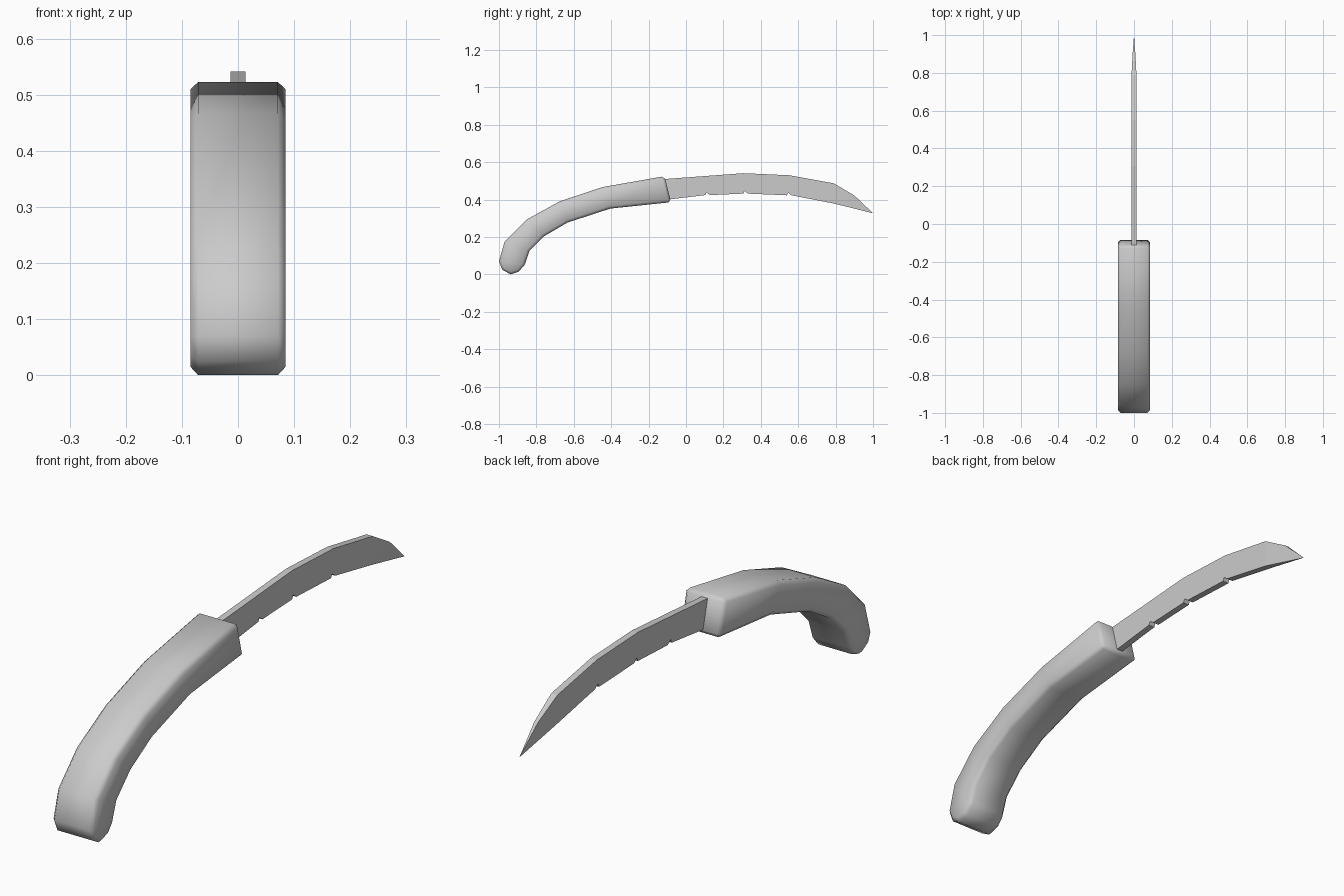
import bpy, bmesh

if "Cube" in bpy.data.objects:
    bpy.data.objects.remove(bpy.data.objects["Cube"])


def slab(name, outline, cells, width):
    """Two-sided plate from a (y, z) outline; width(y) gives half thickness."""
    bm = bmesh.new()
    right = [bm.verts.new((width(y), y, z)) for y, z in outline]
    left = [bm.verts.new((-width(y), y, z)) for y, z in outline]
    for c in cells:
        bm.faces.new([right[i] for i in c])
        bm.faces.new([left[i] for i in reversed(c)])
    n = len(outline)
    for i in range(n):
        j = (i + 1) % n
        bm.faces.new((right[i], left[i], left[j], right[j]))
    bmesh.ops.remove_doubles(bm, verts=bm.verts, dist=0.0001)
    bmesh.ops.recalc_face_normals(bm, faces=bm.faces)
    mesh = bpy.data.meshes.new(name)
    bm.to_mesh(mesh)
    bm.free()
    ob = bpy.data.objects.new(name, mesh)
    bpy.context.collection.objects.link(ob)
    return ob


# Curved grip with a rounded butt and chamfered edges
grip = [(-.115, .525), (-.446, .467), (-.676, .39), (-.853, .293), (-.97, .175),
        (-1, .07), (-.982, .025), (-.938, 0), (-.895, .014), (-.862, .052),
        (-.837, .125), (-.757, .205), (-.634, .277), (-.404, .352), (-.08, .386)]
cells = [(i, i + 1, 13 - i, 14 - i) for i in range(5)] + [(5, 6, 7, 8, 9)]
handle = slab("handle", grip, cells, lambda y: .085)
bev = handle.modifiers.new("edge_chamfer", 'BEVEL')
bev.width = .014
bev.segments = 1
bev.limit_method = 'ANGLE'
bev.angle_limit = 1.05
for p in handle.data.polygons:
    p.use_smooth = True

# Curved blade with small notches in the cutting edge, thinning to the tip
spine = [(.90, .422), (.79, .487), (.553, .53), (.307, .541), (-.14, .508)]
edge = [(-.14, .395)]
for y, z in [(.104, .424), (.307, .432), (.54, .423)]:
    edge += [(y, z), (y + .006, z + .014), (y + .024, z)]
edge += [(.79, .379)]
outline = [(1, .327)] + spine + edge
last = len(outline) - 1
slab("blade", outline, [(0, 1, last), (1, 2, last), tuple(range(2, last + 1))],
     lambda y: .013 if y < .8 else .013 * max(0, 1 - ((y - .79) / .21) ** 1.3))
